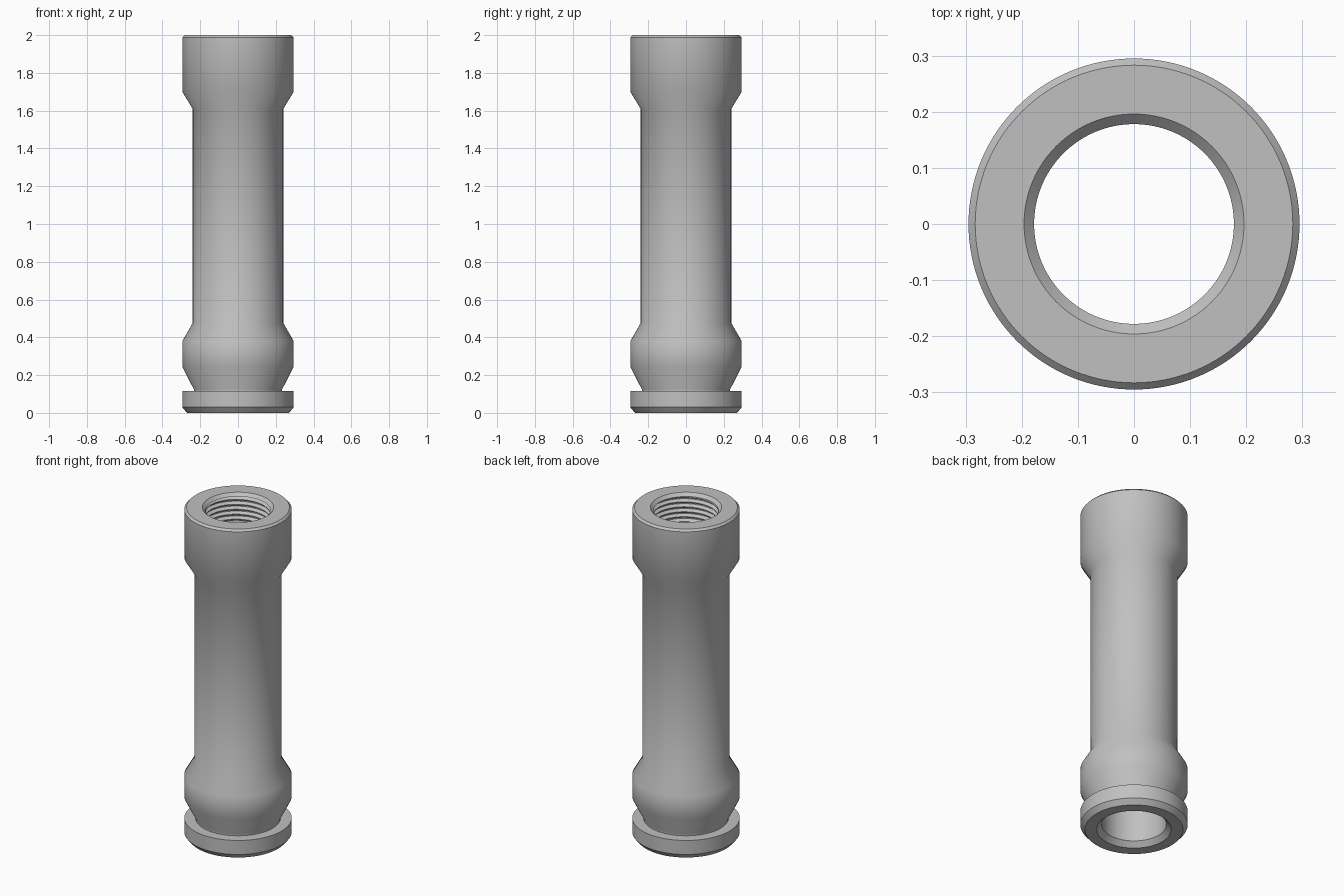
import bpy, bmesh
from math import sin, cos, pi, radians

if "Cube" in bpy.data.objects:
    bpy.data.objects.remove(bpy.data.objects["Cube"])

SIDES = 128
BORE, ROOT = 0.178, 0.196
PITCH = 0.03
THREAD_LOW, THREAD_TOP = 1.5, 1.982

metal = bpy.data.materials.new("grey_metal")
metal.use_nodes = True
colour = (0.53, 0.53, 0.53, 1)
metal.diffuse_color = colour
metal.node_tree.nodes["Principled BSDF"].inputs["Base Color"].default_value = colour


def sweep(name, rows, point):
    """Grid of quads around z; point(row, turn) gives radius and height."""
    bm = bmesh.new()
    grid = []
    for i in range(SIDES + 1):
        a = 2 * pi * i / SIDES
        column = []
        for j in range(rows):
            r, z = point(j, i / SIDES)
            column.append(bm.verts.new((r * cos(a), r * sin(a), z)))
        grid.append(column)
    for here, there in zip(grid, grid[1:]):
        for j in range(rows - 1):
            bm.faces.new((here[j], there[j], there[j + 1], here[j + 1]))
    bmesh.ops.remove_doubles(bm, verts=bm.verts[:], dist=0.00005)
    mesh = bpy.data.meshes.new(name)
    bm.to_mesh(mesh)
    bm.free()
    mesh.materials.append(metal)
    obj = bpy.data.objects.new(name, mesh)
    bpy.context.collection.objects.link(obj)
    bpy.ops.object.select_all(action='DESELECT')
    obj.select_set(True)
    bpy.context.view_layer.objects.active = obj
    bpy.ops.object.shade_smooth_by_angle(angle=radians(35))
    return obj


# Turned body: plain bore, foot flange, lower collar, barrel, head, mouth
profile = [
    (BORE, THREAD_LOW), (BORE, 0.03), (0.205, 0),
    (0.27, 0), (0.295, 0.03), (0.295, 0.115), (0.234, 0.115), (0.234, 0.125),
    (0.295, 0.245), (0.295, 0.38), (0.24, 0.475),
    (0.24, 1.61), (0.295, 1.70),
    (0.295, 1.988), (0.283, 2), (0.196, 2), (BORE, THREAD_TOP),
]
sweep("tube_body", len(profile), lambda j, turn: profile[j])

# Internal helical thread: four profile points per pitch
tooth = [(BORE, 0), (BORE, 0.15), (ROOT, 0.5), (ROOT, 0.65)]
turns = int((THREAD_TOP - THREAD_LOW) / PITCH) + 3


def thread_point(j, turn):
    r, step = tooth[j % 4]
    z = THREAD_LOW + PITCH * (j // 4 - 1 + step + turn)
    if z <= THREAD_LOW:
        return BORE, THREAD_LOW
    if z >= THREAD_TOP:
        return BORE, THREAD_TOP
    return r, z


thread = sweep("internal_thread", turns * 4, thread_point)
thread.data.flip_normals()
